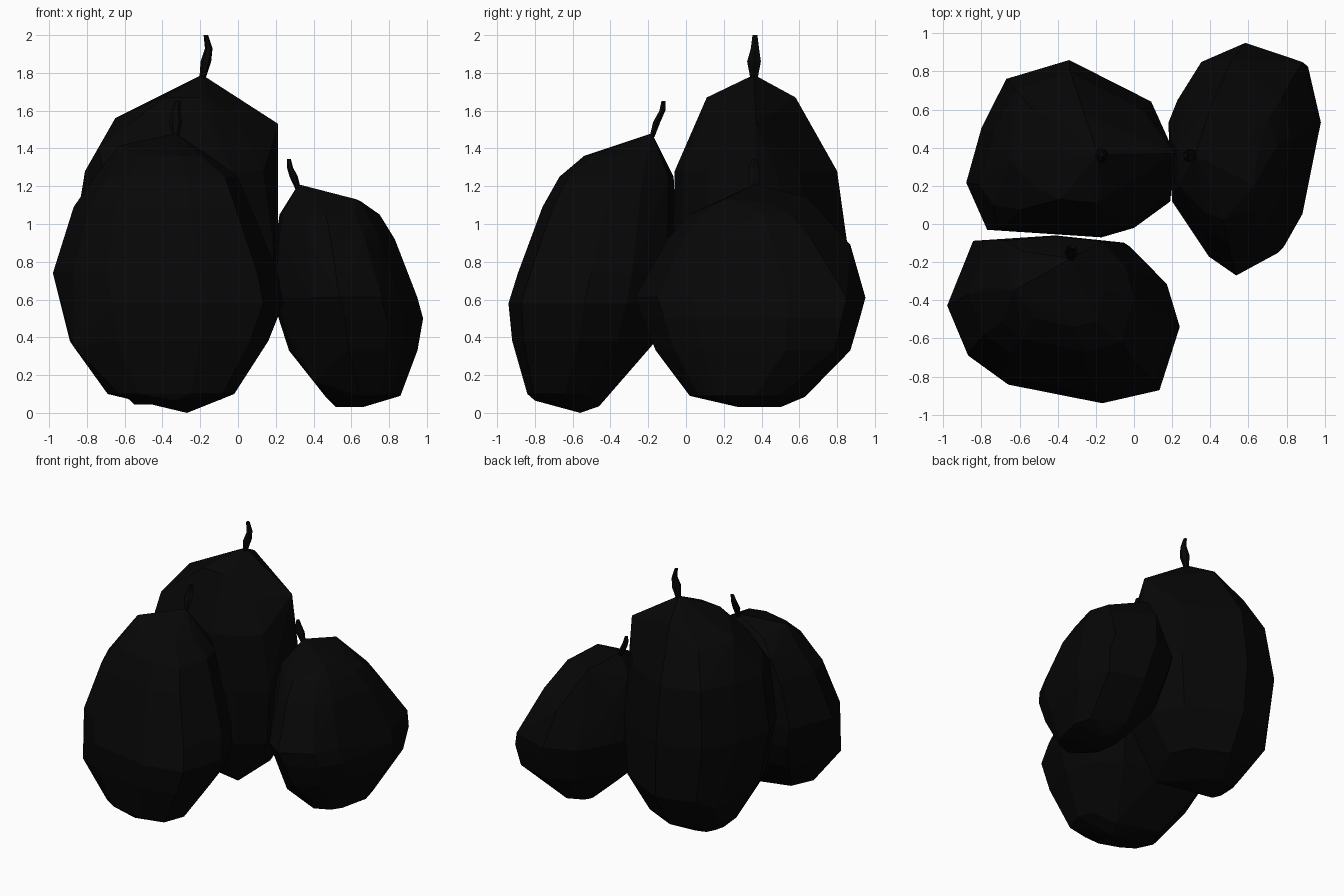
import bpy, bmesh, math

black = bpy.data.materials.new("near_black")
black.diffuse_color = (0.002, 0.002, 0.002, 1)


def finish(bm, name):
    bmesh.ops.recalc_face_normals(bm, faces=bm.faces)
    me = bpy.data.meshes.new(name)
    bm.to_mesh(me)
    bm.free()
    me.materials.append(black)
    ob = bpy.data.objects.new(name, me)
    bpy.context.collection.objects.link(ob)
    return ob


def lump(name, plan, levels, corners):
    """Faceted fruit: the plan outline is fitted to each level
    (z, x min, x max, y min, y max), then wrapped in a hull
    together with the tip and a few protruding corners."""
    xs, ys = [p[0] for p in plan], [p[1] for p in plan]
    bm = bmesh.new()
    for c in corners:
        bm.verts.new(c)
    for z, x0, x1, y0, y1 in levels:
        for x, y in plan:
            u = (x - min(xs)) / (max(xs) - min(xs))
            v = (y - min(ys)) / (max(ys) - min(ys))
            bm.verts.new((x0 + u * (x1 - x0), y0 + v * (y1 - y0), z))
    res = bmesh.ops.convex_hull(bm, input=bm.verts)
    junk = {g for g in res["geom_interior"] + res["geom_unused"]
            if isinstance(g, bmesh.types.BMVert)}
    bmesh.ops.delete(bm, geom=list(junk), context='VERTS')
    # merge nearly flat neighbours into larger facets
    bmesh.ops.dissolve_limit(bm, angle_limit=math.radians(4),
                             verts=bm.verts, edges=bm.edges)
    return finish(bm, name)


def stem(name, path, sides=6):
    """Small crooked stalk: (x, y, z, x radius, y radius) per ring."""
    bm = bmesh.new()
    rings = []
    for x, y, z, rx, ry in path:
        rings.append([bm.verts.new((x + rx * math.cos(a), y + ry * math.sin(a), z))
                      for a in (2 * math.pi * i / sides for i in range(sides))])
    for lo, hi in zip(rings, rings[1:]):
        for i in range(sides):
            j = (i + 1) % sides
            bm.faces.new((lo[i], lo[j], hi[j], hi[i]))
    bm.faces.new(rings[0][::-1])
    bm.faces.new(rings[-1])
    return finish(bm, name)


# Tall fruit at the back, with a narrow ridge on its right side
lump("back_fruit",
     [(-0.77, -0.03), (-0.17, -0.07), (0.0, -0.02), (0.19, 0.12), (0.21, 0.38),
      (0.09, 0.65), (-0.13, 0.77), (-0.34, 0.87), (-0.67, 0.77), (-0.8, 0.51),
      (-0.88, 0.22)],
     [(1.67, -0.42, -0.1, 0.11, 0.58), (1.52, -0.66, 0.03, 0.05, 0.66),
      (1.28, -0.81, 0.15, -0.06, 0.8), (0.85, -0.88, 0.21, -0.07, 0.86),
      (0.42, -0.8, 0.17, -0.03, 0.84), (0.15, -0.66, 0.0, 0.15, 0.68),
      (0.045, -0.55, -0.28, 0.24, 0.48)],
     [(-0.19, 0.36, 1.79), (-0.65, 0.33, 1.56), (-0.5, 0.18, 1.625),
      (-0.74, 0.1, 1.4), (0.213, 0.37, 1.53), (0.213, 0.37, 1.0),
      (-0.7, 0.62, 0.34), (-0.09, 0.13, 0.07)])
stem("back_stem", [(-0.19, 0.36, 1.76, 0.015, 0.02), (-0.17, 0.36, 1.86, 0.028, 0.042),
                   (-0.155, 0.365, 1.93, 0.02, 0.025), (-0.17, 0.365, 2.0, 0.012, 0.015)])

# Front left fruit
lump("front_fruit",
     [(-0.84, -0.09), (-0.98, -0.45), (-0.87, -0.71), (-0.69, -0.84), (-0.18, -0.94),
      (0.13, -0.87), (0.24, -0.53), (0.17, -0.3), (-0.03, -0.1), (-0.4, -0.06)],
     [(1.36, -0.64, -0.15, -0.54, -0.13), (1.25, -0.76, 0.0, -0.67, -0.065),
      (1.09, -0.87, 0.07, -0.76, -0.06), (0.74, -0.98, 0.21, -0.89, -0.06),
      (0.58, -0.94, 0.24, -0.94, -0.08), (0.38, -0.89, 0.16, -0.92, -0.16),
      (0.1, -0.69, -0.02, -0.84, -0.42)],
     [(-0.33, -0.18, 1.48), (-0.63, -0.35, 1.415), (-0.87, -0.69, 0.35),
      (-0.34, -0.8, 0.065), (-0.27, -0.56, 0.0), (-0.22, -0.46, 0.035)])
stem("front_stem", [(-0.33, -0.18, 1.46, 0.015, 0.015), (-0.33, -0.155, 1.54, 0.035, 0.022),
                    (-0.33, -0.125, 1.6, 0.025, 0.018), (-0.32, -0.12, 1.65, 0.015, 0.012)])

# Small fruit on the right
lump("right_fruit",
     [(0.18, 0.53), (0.23, 0.65), (0.36, 0.85), (0.6, 0.95), (0.91, 0.85), (0.98, 0.54),
      (0.88, 0.03), (0.78, -0.15), (0.55, -0.27), (0.4, -0.17), (0.2, 0.12)],
     [(1.12, 0.27, 0.65, 0.18, 0.48), (1.05, 0.22, 0.75, 0.02, 0.6),
      (0.92, 0.2, 0.83, -0.1, 0.73), (0.61, 0.18, 0.95, -0.27, 0.95),
      (0.5, 0.21, 0.98, -0.23, 0.92), (0.33, 0.27, 0.95, -0.16, 0.87),
      (0.09, 0.46, 0.86, 0.02, 0.54), (0.03, 0.52, 0.66, 0.28, 0.5)],
     [(0.32, 0.36, 1.21), (0.41, 0.64, 1.145), (0.63, 0.2, 1.13), (0.52, 0.87, 0.89),
      (0.4, 0.04, 0.17), (0.6, 0.63, 0.085)])
stem("right_stem", [(0.32, 0.36, 1.18, 0.014, 0.02), (0.295, 0.36, 1.25, 0.022, 0.038),
                    (0.275, 0.36, 1.3, 0.016, 0.03), (0.27, 0.36, 1.345, 0.01, 0.015)])
